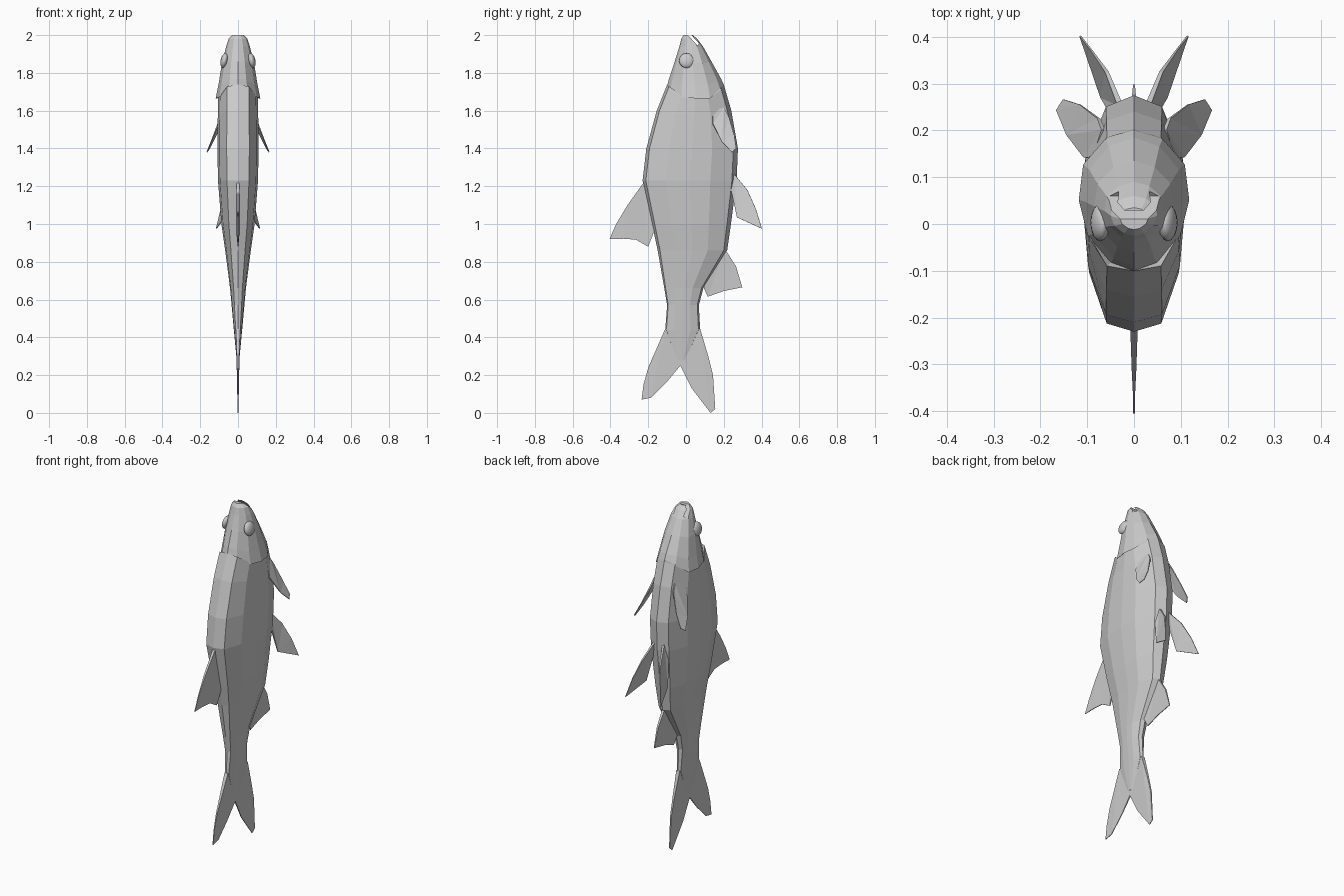
import bpy, bmesh
from mathutils import Vector

if "Cube" in bpy.data.objects:
    bpy.data.objects.remove(bpy.data.objects["Cube"])

def finish(bm, name):
    bmesh.ops.recalc_face_normals(bm, faces=bm.faces)
    me = bpy.data.meshes.new(name)
    bm.to_mesh(me)
    bm.free()
    ob = bpy.data.objects.new(name, me)
    bpy.context.collection.objects.link(ob)
    return ob

# body: half cross-section (position from back to belly, share of half width, gill droop)
HEAD = [(0, 0, 0), (.06, .42, .2), (.25, .84, .9), (.5, 1, 1), (.75, .92, 1), (.93, .52, .3), (1, 0, 0)]
TRUNK = [(0, 0, 0), (.035, .55, .15), (.25, .9, .9), (.5, 1, 1), (.72, .96, 1), (.95, .55, .3), (1, 0, 0)]

# rings: z, back y, belly y, half width, droop of the sides
HEAD_RINGS = [
    (2.0, -.012, .035, .03, 0), (1.98, -.025, .06, .05, 0), (1.94, -.035, .09, .063, 0),
    (1.86, -.06, .135, .085, .01), (1.77, -.09, .185, .104, .035), (1.73, -.10, .203, .118, .065)]
TRUNK_RINGS = [
    (1.738, -.10, .20, .105, .062), (1.6, -.155, .24, .107, .02), (1.4, -.21, .275, .109, 0),
    (1.23, -.23, .268, .106, 0), (1.0, -.18, .238, .088, 0), (.86, -.15, .218, .068, 0),
    (.66, -.115, .092, .042, 0), (.57, -.10, .068, .034, 0), (.44, -.11, .075, .022, 0),
    (.28, -.05, 0, .007, 0)]

bm = bmesh.new()
rings = []
for section, table in ((HEAD, HEAD_RINGS), (TRUNK, TRUNK_RINGS)):
    for z, back, belly, w, droop in table:
        right = [(w * k, back + (belly - back) * u, z - droop * d) for u, k, d in section]
        left = [(-x, y, zz) for x, y, zz in right[-2:0:-1]]
        rings.append([bm.verts.new(p) for p in right + left])
for a, b in zip(rings, rings[1:]):
    for i in range(len(a)):
        j = (i + 1) % len(a)
        bm.faces.new((a[i], a[j], b[j], b[i]))
bm.faces.new(rings[0])
bm.faces.new(rings[-1])
body = finish(bm, "body")

# mouth slit
bpy.ops.mesh.primitive_cube_add(size=1, location=(0, .035, 1.983), rotation=(.73, 0, 0))
cutter = bpy.context.object
cutter.name = "mouth_cutter"
cutter.scale = (.3, .013, .09)
cutter.hide_render = True
cut = body.modifiers.new("mouth", "BOOLEAN")
cut.operation = "DIFFERENCE"
cut.object = cutter
bpy.context.view_layer.objects.active = body
bpy.ops.object.modifier_apply(modifier=cut.name)
bpy.data.objects.remove(cutter)

# fins: outline points (x, y, z), half thickness per point
def fin(name, pts, thick, mirror=False):
    vs = [Vector(p) for p in pts]
    n = sum((a.cross(b) for a, b in zip(vs, vs[1:] + vs[:1])), Vector()).normalized()
    for side in ((1, -1) if mirror else (1,)):
        bm = bmesh.new()
        flip = Vector((side, 1, 1))
        a = [bm.verts.new((v + n * t) * flip) for v, t in zip(vs, thick)]
        b = [bm.verts.new((v - n * t) * flip) for v, t in zip(vs, thick)]
        caps = [bm.faces.new(a), bm.faces.new(b[::-1])]
        for i in range(len(a)):
            j = (i + 1) % len(a)
            bm.faces.new((a[i], b[i], b[j], a[j]))
        bmesh.ops.triangulate(bm, faces=caps)
        finish(bm, name if not mirror else name + ("_right" if side > 0 else "_left"))

def flat(yz):
    return [(0, y, z) for y, z in yz]

T = .002
fin("tail_fin", flat([(-.11, .445), (-.2, .24), (-.225, .15), (-.235, .07), (-.185, .08), (-.1, .165),
                      (-.03, .25), (.03, .13), (.13, 0), (.155, .02), (.143, .2), (.118, .3), (.075, .445)]),
    [.011, .004, T, T, T, T, .004, T, T, T, .004, .006, .011])
fin("dorsal_fin", flat([(-.22, 1.225), (-.31, 1.1), (-.37, 1.0), (-.405, .92), (-.33, .922), (-.265, .917),
                        (-.2, .88), (-.165, .97), (-.15, 1.05)]),
    [.008, .005, T, T, T, T, T, .009, .012])
fin("anal_fin", flat([(.205, .87), (.265, .775), (.298, .665), (.2, .645), (.115, .615), (.095, .66), (.09, .7)]),
    [.008, .005, T, T, T, .008, .01])
fin("pelvic_fin", [(.03, .255, 1.265), (.058, .325, 1.18), (.09, .37, 1.08), (.115, .402, .975),
                   (.07, .27, 1.035), (.045, .235, 1.2)],
    [.006, .004, T, T, T, .006], mirror=True)
fin("pectoral_fin", [(.085, .14, 1.6), (.065, .2, 1.615), (.075, .225, 1.57), (.115, .255, 1.47),
                     (.15, .266, 1.4), (.165, .243, 1.38), (.143, .19, 1.435), (.105, .142, 1.53)],
    [.005, .005, .004, T, T, T, T, .004], mirror=True)

# eyes
for side, label in ((1, "right"), (-1, "left")):
    bpy.ops.mesh.primitive_uv_sphere_add(segments=16, ring_count=8, radius=.04,
                                         location=(side * .072, .003, 1.865), rotation=(0, side * -.2, 0))
    eye = bpy.context.object
    eye.name = "eye_" + label
    eye.scale = (.5, 1, 1)
    bpy.ops.object.shade_smooth()
